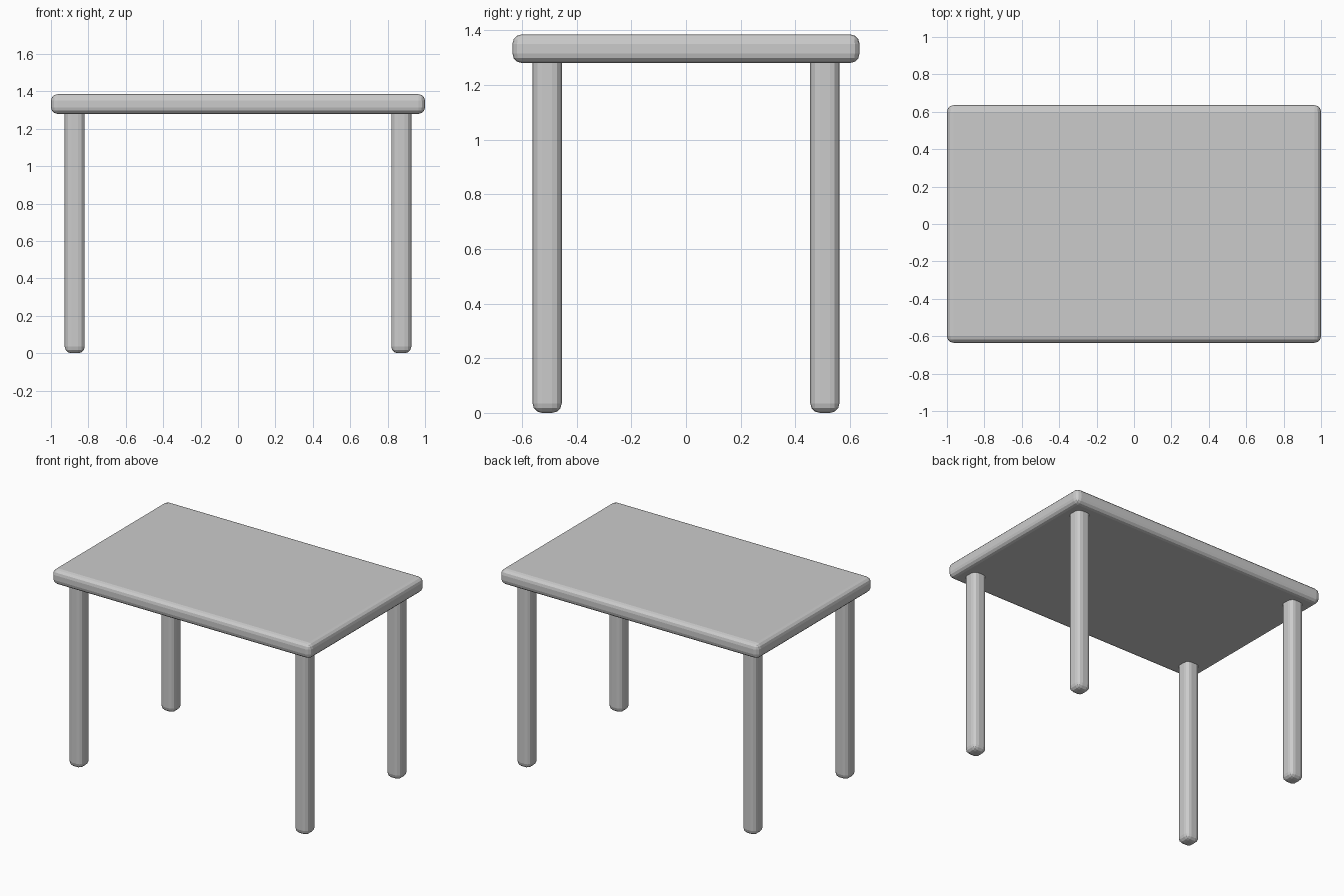
import bpy

cube = bpy.data.objects.get("Cube")
if cube:
    bpy.data.objects.remove(cube, do_unlink=True)

# Single plain grey
grey = bpy.data.materials.new("light_grey")
grey.use_nodes = True
colour = (0.6, 0.6, 0.6, 1)
grey.diffuse_color = colour
grey.node_tree.nodes["Principled BSDF"].inputs["Base Color"].default_value = colour


def rounded_box(name, centre, size, radius):
    """Box with all edges rounded in three flat facets."""
    bpy.ops.mesh.primitive_cube_add(size=1, location=centre)
    box = bpy.context.object
    box.name = name
    box.scale = size
    bpy.ops.object.transform_apply(location=False, rotation=False, scale=True)
    bevel = box.modifiers.new("rounded_edges", 'BEVEL')
    bevel.width = radius
    bevel.segments = 3
    box.data.materials.append(grey)
    return box


# Table top
TOP, UNDERSIDE = 1.385, 1.28
rounded_box("table_top", (0, 0, (TOP + UNDERSIDE) / 2),
            (2, 1.27, TOP - UNDERSIDE), 0.035)

# Four legs, their rounded upper ends sunk into the top
LEG_HEIGHT = 1.33
for side, sx in (("right", -1), ("left", 1)):
    for end, sy in (("front", -1), ("back", 1)):
        rounded_box(f"{end}_{side}_leg", (sx * 0.873, sy * 0.508, LEG_HEIGHT / 2),
                    (0.107, 0.107, LEG_HEIGHT), 0.035)
